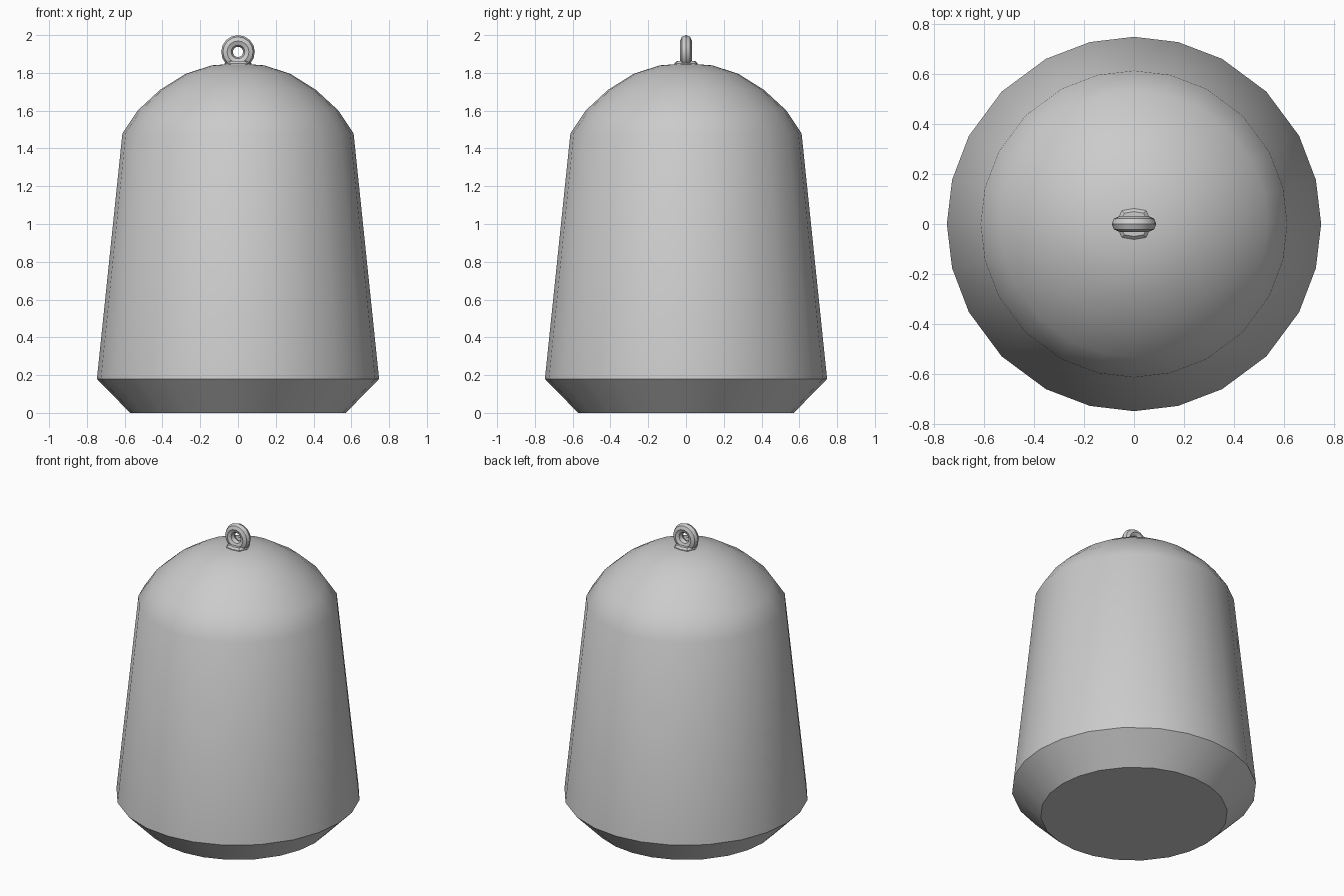
import bpy, bmesh, math

if "Cube" in bpy.data.objects:
    bpy.data.objects.remove(bpy.data.objects["Cube"])

gray = bpy.data.materials.new("plain gray")
gray.diffuse_color = (0.6, 0.6, 0.6, 1)
gray.use_nodes = True
gray.node_tree.nodes["Principled BSDF"].inputs["Base Color"].default_value = gray.diffuse_color


def finish(bm, name, angle):
    bmesh.ops.recalc_face_normals(bm, faces=bm.faces)
    mesh = bpy.data.meshes.new(name)
    bm.to_mesh(mesh)
    bm.free()
    obj = bpy.data.objects.new(name, mesh)
    bpy.context.collection.objects.link(obj)
    mesh.materials.append(gray)
    bpy.ops.object.select_all(action='DESELECT')
    obj.select_set(True)
    bpy.context.view_layer.objects.active = obj
    bpy.ops.object.shade_smooth_by_angle(angle=math.radians(angle))
    return obj


def loft(rings, tip=None):
    """Skin closed rings of points, capping the ends; tip closes the top."""
    bm = bmesh.new()
    loops = [[bm.verts.new(p) for p in ring] for ring in rings]
    n = len(loops[0])
    for a, b in zip(loops, loops[1:]):
        for i in range(n):
            j = (i + 1) % n
            bm.faces.new((a[i], a[j], b[j], b[i]))
    bm.faces.new(loops[0])
    if tip is None:
        bm.faces.new(loops[-1])
    else:
        top = bm.verts.new((0, 0, tip))
        for i in range(n):
            bm.faces.new((loops[-1][i], loops[-1][(i + 1) % n], top))
    return bm


# Bell-shaped body: 24 sides, slightly uneven steps in each quarter
steps = [0, 13.6, 28.1, 45, 61.9, 76.4]
angles = [math.radians(q * 90 + s) for q in range(4) for s in steps]
profile = [(0.571, 0), (0.747, 0.18), (0.612, 1.48), (0.532, 1.60),
           (0.413, 1.71), (0.277, 1.795), (0.139, 1.84)]
body = loft([[(r * math.cos(a), r * math.sin(a), z) for a in angles]
             for r, z in profile], tip=1.85)
finish(body, "bell_body", 36)

# Small collar under the hanging ring
outline = [(0.072, 0), (0.048, 0.054), (0, 0.062), (-0.048, 0.054),
           (-0.072, 0), (-0.048, -0.054), (0, -0.062), (0.048, -0.054)]
collar = loft([[(x * s, y * s, z) for x, y in outline]
               for s, z in ((1, 1.83), (1, 1.85), (0.8, 1.862))])
finish(collar, "ring_collar", 30)

# Hanging ring standing upright across x
bpy.ops.mesh.primitive_torus_add(
    major_radius=0.058, minor_radius=0.031, major_segments=16,
    minor_segments=8, location=(0, 0, 1.911), rotation=(math.pi / 2, 0, 0))
ring = bpy.context.object
ring.name = "hanging_ring"
ring.data.materials.append(gray)
bpy.ops.object.shade_smooth_by_angle(angle=math.radians(30))
